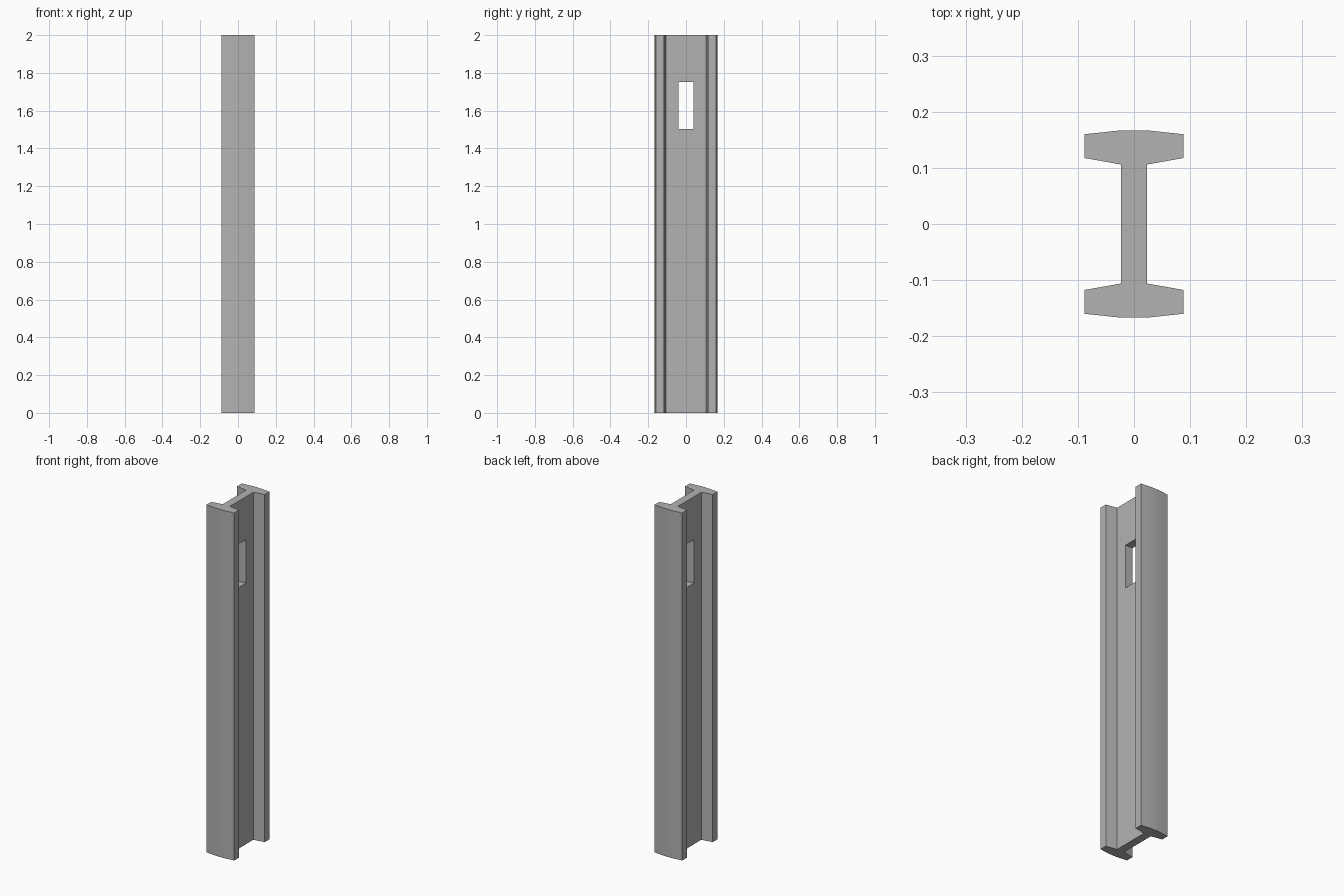
import bpy
import bmesh
from mathutils import Matrix, Vector

HEIGHT = 2.0

cube = bpy.data.objects.get("Cube")
if cube:
    bpy.data.objects.remove(cube, do_unlink=True)

# Plain grey material
grey = bpy.data.materials.new("steel_grey")
grey.use_nodes = True
colour = (0.45, 0.45, 0.45, 1.0)
grey.diffuse_color = colour
grey.node_tree.nodes["Principled BSDF"].inputs["Base Color"].default_value = colour


def add_object(name, bm):
    bmesh.ops.recalc_face_normals(bm, faces=bm.faces)
    mesh = bpy.data.meshes.new(name)
    bm.to_mesh(mesh)
    bm.free()
    mesh.materials.append(grey)
    obj = bpy.data.objects.new(name, mesh)
    bpy.context.collection.objects.link(obj)
    return obj


# Tapered I-section: one quarter, mirrored into a closed outline
quarter = [(0.023, 0.106), (0.088, 0.1175), (0.088, 0.16), (0.023, 0.167)]
right_half = [(x, -y) for x, y in reversed(quarter)] + quarter
outline = right_half + [(-x, y) for x, y in reversed(right_half)]

# Beam: outline extruded upwards
bm = bmesh.new()
base = bm.faces.new([bm.verts.new((x, y, 0)) for x, y in outline])
top = bmesh.ops.extrude_face_region(bm, geom=[base], use_keep_orig=True)["geom"]
bmesh.ops.translate(bm, vec=(0, 0, HEIGHT),
                    verts=[v for v in top if isinstance(v, bmesh.types.BMVert)])
beam = add_object("beam", bm)

# Rectangular slot through the web
bm = bmesh.new()
bmesh.ops.create_cube(bm, size=1.0, matrix=Matrix.LocRotScale(
    Vector((0, 0, 1.627)), None, Vector((0.12, 0.08, 0.25))))
cutter = add_object("slot_cutter", bm)
cutter.hide_render = True

cut = beam.modifiers.new("slot", 'BOOLEAN')
cut.operation = 'DIFFERENCE'
cut.solver = 'EXACT'
cut.object = cutter

bpy.ops.object.select_all(action='DESELECT')
bpy.context.view_layer.objects.active = beam
beam.select_set(True)
bpy.ops.object.modifier_apply(modifier=cut.name)
bpy.data.objects.remove(cutter, do_unlink=True)

# Soft outer flange crowns, sharp corners elsewhere
bpy.ops.object.shade_smooth_by_angle()
